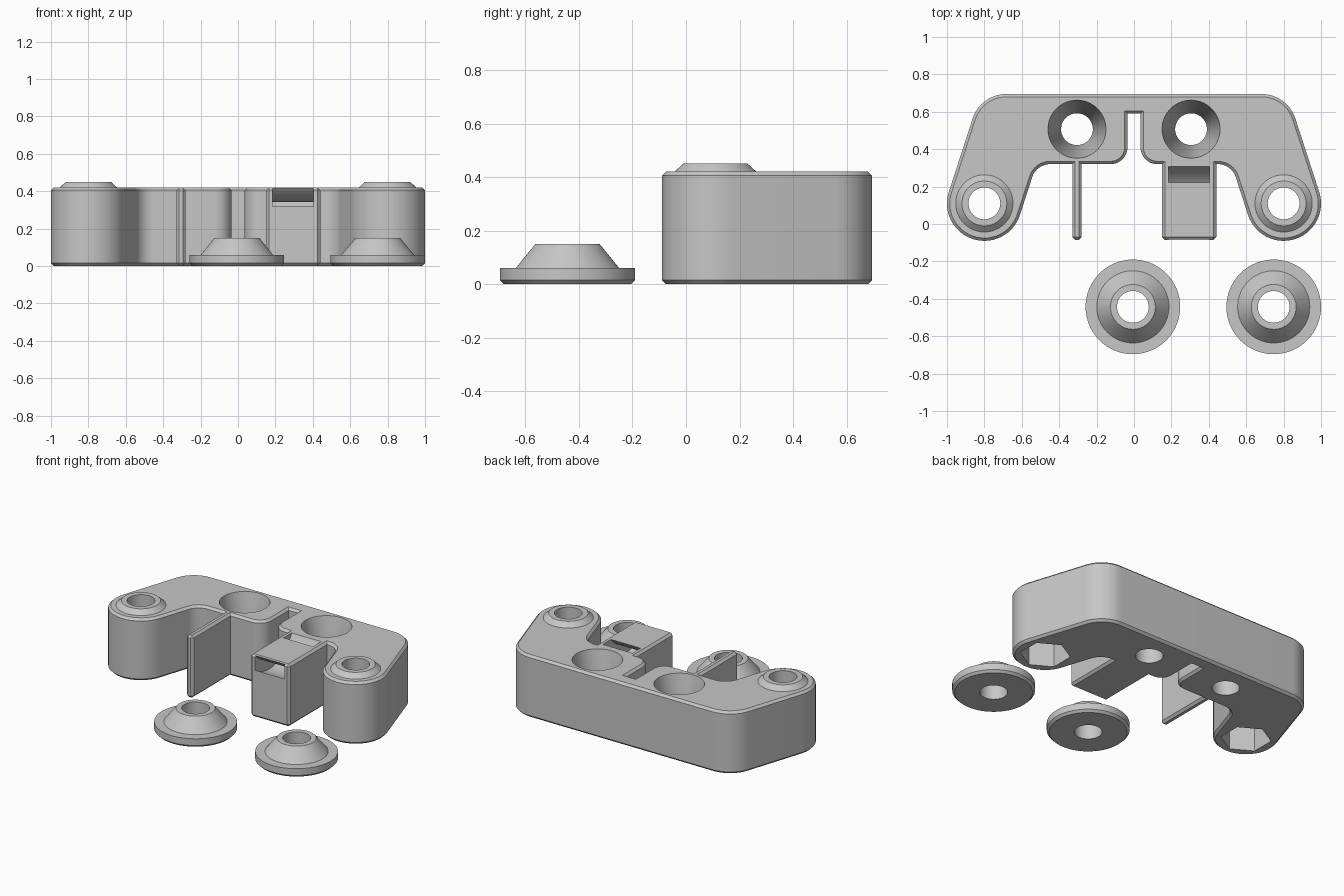
import bpy, bmesh, math
from mathutils import Vector

if "Cube" in bpy.data.objects:
    bpy.data.objects.remove(bpy.data.objects["Cube"])

grey = bpy.data.materials.new("plain_grey")
grey.use_nodes = True
grey.diffuse_color = (0.57, 0.57, 0.57, 1)
grey.node_tree.nodes["Principled BSDF"].inputs["Base Color"].default_value = (0.57, 0.57, 0.57, 1)

HEIGHT = 0.42
CHAMFER = 0.015


def finish(name, bm):
    bmesh.ops.recalc_face_normals(bm, faces=bm.faces)
    mesh = bpy.data.meshes.new(name)
    bm.to_mesh(mesh)
    bm.free()
    mesh.materials.append(grey)
    ob = bpy.data.objects.new(name, mesh)
    bpy.context.scene.collection.objects.link(ob)
    return ob


def loft(name, rings, closed=False, bevel=None):
    """Skin a list of point rings; cap the ends or join them into a loop."""
    bm = bmesh.new()
    vs = [[bm.verts.new(p) for p in ring] for ring in rings]
    n = len(vs[0])
    pairs = list(zip(vs, vs[1:]))
    if closed:
        pairs.append((vs[-1], vs[0]))
    else:
        bm.faces.new(vs[0])
        bm.faces.new(vs[-1])
    for a, b in pairs:
        for i in range(n):
            j = (i + 1) % n
            bm.faces.new((a[i], a[j], b[j], b[i]))
    bmesh.ops.recalc_face_normals(bm, faces=bm.faces)
    if bevel:
        edges = [e for e in bm.edges if bevel(e)]
        bmesh.ops.bevel(bm, geom=edges, offset=CHAMFER, segments=1,
                        profile=0.5, affect='EDGES')
    return finish(name, bm)


def lathe(name, x, y, profile, sides=64, closed=False, turn=0.0):
    """Round solid from (radius, z) pairs."""
    angles = [turn + math.tau * i / sides for i in range(sides)]
    return loft(name, [[(x + r * math.cos(a), y + r * math.sin(a), z) for a in angles]
                       for r, z in profile], closed)


def block(name, x0, x1, y0, y1):
    ring = [(x0, y0), (x1, y0), (x1, y1), (x0, y1)]
    return loft(name, [[(x, y, z) for x, y in ring] for z in (0, HEIGHT)],
                bevel=lambda e: True)


def rounded(corners, steps=14):
    """Fillet each (x, y, radius) corner of a polygon."""
    out = []
    for i, (x, y, r) in enumerate(corners):
        p = Vector((x, y))
        if r == 0:
            out.append(p)
            continue
        a = (Vector(corners[i - 1][:2]) - p).normalized()
        b = (Vector(corners[(i + 1) % len(corners)][:2]) - p).normalized()
        half = a.angle(b) / 2
        centre = p + (a + b).normalized() * (r / math.sin(half))
        start = p + a * (r / math.tan(half)) - centre
        end = p + b * (r / math.tan(half)) - centre
        sweep = start.angle_signed(end)
        for k in range(steps + 1):
            t = -sweep * k / steps
            q = centre + Vector((start.x * math.cos(t) - start.y * math.sin(t),
                                 start.x * math.sin(t) + start.y * math.cos(t)))
            if not out or (q - out[-1]).length > 1e-4:
                out.append(q)
    return out


def combine(target, other, operation):
    mod = target.modifiers.new(operation.lower(), 'BOOLEAN')
    mod.operation = operation
    mod.solver = 'EXACT'
    mod.object = other
    bpy.context.view_layer.objects.active = target
    bpy.ops.object.modifier_apply(modifier=mod.name)
    bpy.data.objects.remove(other)


def smooth(ob):
    bpy.ops.object.select_all(action='DESELECT')
    ob.select_set(True)
    bpy.context.view_layer.objects.active = ob
    bpy.ops.object.shade_smooth_by_angle(angle=math.radians(30))


# Body outline: slanted arms with round ends, wide back, centre slot
LOBE = Vector((0.8, 0.11))
R = 0.2
along = Vector((-0.309, 0.951))
out_dir = Vector((0.951, 0.309))


def meet(p, y):
    return p.x + along.x * (y - p.y) / along.y


outer = LOBE + out_dir * R
inner = LOBE - out_dir * R
half = [(0.035, 0.59, 0), (0.035, 0.32, 0.09), (meet(inner, 0.32), 0.32, 0.1),
        (*(inner - along * R), R - 0.0005), (*(outer - along * R), R - 0.0005),
        (meet(outer, 0.695), 0.695, 0.19)]
outline = rounded(half + [(-x, y, r) for x, y, r in reversed(half)])
body = loft("bracket_body", [[(p.x, p.y, z) for p in outline] for z in (0, HEIGHT)],
            bevel=lambda e: abs(e.verts[0].co.z - e.verts[1].co.z) < 1e-5)

# Thin rib and the wider tie block at the front
combine(body, block("rib", -0.33, -0.28, -0.085, 0.38), 'UNION')
tie_block = block("tie_block", 0.15, 0.44, -0.085, 0.38)

# Curved strap channel through the tie block
rings = []
for i in range(33):
    a = math.pi * (1 + i / 32)
    rings.append([(x, 0.07 + r * math.cos(a), 0.53 + r * math.sin(a))
                  for x, r in ((0.185, 0.187), (0.405, 0.187), (0.405, 0.262), (0.185, 0.262))])
combine(tie_block, loft("channel", rings), 'DIFFERENCE')
combine(body, tie_block, 'UNION')

for side in (-1, 1):
    x, y = side * LOBE.x, LOBE.y
    # Raised boss, bolt hole and hexagonal nut pocket
    combine(body, lathe("boss", x, y, [(0.153, 0.38), (0.153, HEIGHT), (0.12, 0.45)]), 'UNION')
    combine(body, lathe("bolt_hole", x, y, [(0.085, 0.2), (0.085, 0.6)]), 'DIFFERENCE')
    combine(body, lathe("nut_pocket", x, y, [(0.155, -0.1), (0.155, 0.3)], 6, turn=math.pi / 2),
            'DIFFERENCE')
    # Tapered screw hole
    combine(body, lathe("screw_hole", side * 0.305, 0.507,
                        [(0.085, -0.1), (0.085, 0.05), (0.155, HEIGHT), (0.17, 0.5)]),
            'DIFFERENCE')
smooth(body)

# Loose conical washers
for name, x in (("washer_centre", -0.006), ("washer_left", 0.747)):
    smooth(lathe(name, x, -0.443,
                 [(0.085, 0), (0.238, 0), (0.253, 0.015), (0.253, 0.06), (0.193, 0.06),
                  (0.12, 0.15), (0.085, 0.15)], closed=True))
